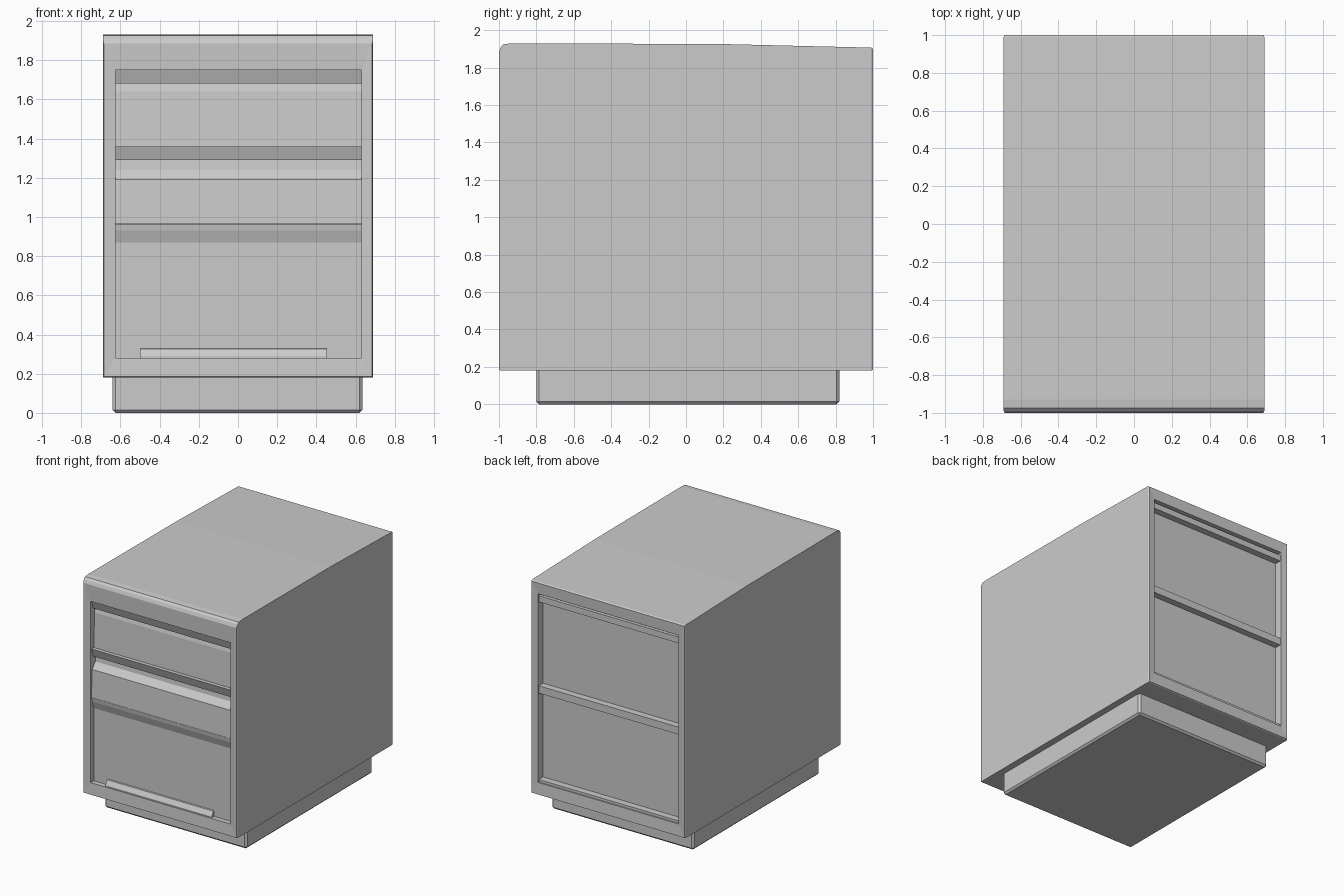
import bpy, bmesh

if "Cube" in bpy.data.objects:
    bpy.data.objects.remove(bpy.data.objects["Cube"])

paint = bpy.data.materials.new("grey_paint")
paint.diffuse_color = (0.6, 0.6, 0.6, 1)
paint.use_nodes = True
paint.node_tree.nodes["Principled BSDF"].inputs["Base Color"].default_value = paint.diffuse_color


def finish(name, bm):
    bmesh.ops.recalc_face_normals(bm, faces=bm.faces[:])
    mesh = bpy.data.meshes.new(name)
    bm.to_mesh(mesh)
    bm.free()
    mesh.materials.append(paint)
    obj = bpy.data.objects.new(name, mesh)
    bpy.context.collection.objects.link(obj)
    return obj


def loft(name, rings):
    """Bridge equal-length rings of points and cap both ends."""
    bm = bmesh.new()
    loops = [[bm.verts.new(p) for p in ring] for ring in rings]
    n = len(loops[0])
    for a, b in zip(loops, loops[1:]):
        for i in range(n):
            j = (i + 1) % n
            bm.faces.new((a[i], a[j], b[j], b[i]))
    bm.faces.new(loops[0])
    bm.faces.new(loops[-1])
    return finish(name, bm)


def rect(y, x0, x1, z0, z1):
    return [(x0, y, z0), (x1, y, z0), (x1, y, z1), (x0, y, z1)]


def box(name, x0, x1, y0, y1, z0, z1):
    return loft(name, [rect(y0, x0, x1, z0, z1), rect(y1, x0, x1, z0, z1)])


def extrude_x(name, x0, x1, profile):
    return loft(name, [[(x, y, z) for y, z in profile] for x in (x0, x1)])


# Cabinet shell: one skin running from the front recess to the back recess
L, R = -0.625, 0.63
loft("cabinet_shell", [
    rect(-0.92, L, R, 0.28, 1.75),
    rect(-0.995, L, R, 0.28, 1.75),
    rect(-1.0, -0.685, 0.685, 0.185, 1.885),
    rect(-0.99, -0.69, 0.69, 0.18, 1.91),
    rect(-0.975, -0.69, 0.69, 0.18, 1.925),
    rect(-0.93, -0.69, 0.69, 0.18, 1.93),
    rect(0.2, -0.69, 0.69, 0.18, 1.926),
    rect(0.99, -0.69, 0.69, 0.18, 1.907),
    rect(1.0, -0.685, 0.685, 0.185, 1.9),
    rect(0.995, -0.63, 0.63, 0.28, 1.81),
    rect(0.93, -0.63, 0.63, 0.28, 1.81),
])

# Plinth, slightly tapered at the floor
bm = bmesh.new()
plinth = box("plinth", -0.64, 0.635, -0.8, 0.82, 0.0, 0.2)
bm.free()
bevel = plinth.modifiers.new("soft_edges", "BEVEL")
bevel.width = 0.015
bevel.segments = 1

# Front rails with undersides that tilt back
for name, top in (("top_rail", 1.75), ("middle_rail", 1.36)):
    extrude_x(name, L, R, [(-0.91, top), (-0.985, top), (-0.96, top - 0.07),
                           (-0.91, top - 0.07)])

# Drawer fronts, each a side profile swept across the opening
extrude_x("upper_drawer", L, R, [(-0.91, 1.68), (-0.935, 1.68), (-0.945, 1.64),
                                 (-0.955, 1.36), (-0.91, 1.36)])
extrude_x("middle_drawer", L, R, [(-0.91, 1.29), (-0.93, 1.29), (-0.935, 1.24),
                                  (-0.975, 1.19), (-0.985, 0.967), (-0.91, 0.967)])
extrude_x("lower_drawer", L, R, [(-0.91, 0.963), (-0.98, 0.963), (-0.975, 0.93),
                                 (-0.955, 0.87), (-0.955, 0.28), (-0.91, 0.28)])

# Low lip along the foot of the lower drawer
extrude_x("drawer_foot_lip", -0.5, 0.455, [(-0.95, 0.33), (-0.965, 0.325),
                                           (-0.985, 0.29), (-0.985, 0.28), (-0.95, 0.28)])

# Back rails over the recessed back panel
for name, z0, z1 in (("back_top_rail", 1.74, 1.79), ("back_middle_rail", 1.0, 1.06),
                     ("back_bottom_rail", 0.28, 0.3)):
    box(name, -0.63, 0.63, 0.92, 0.985, z0, z1)
